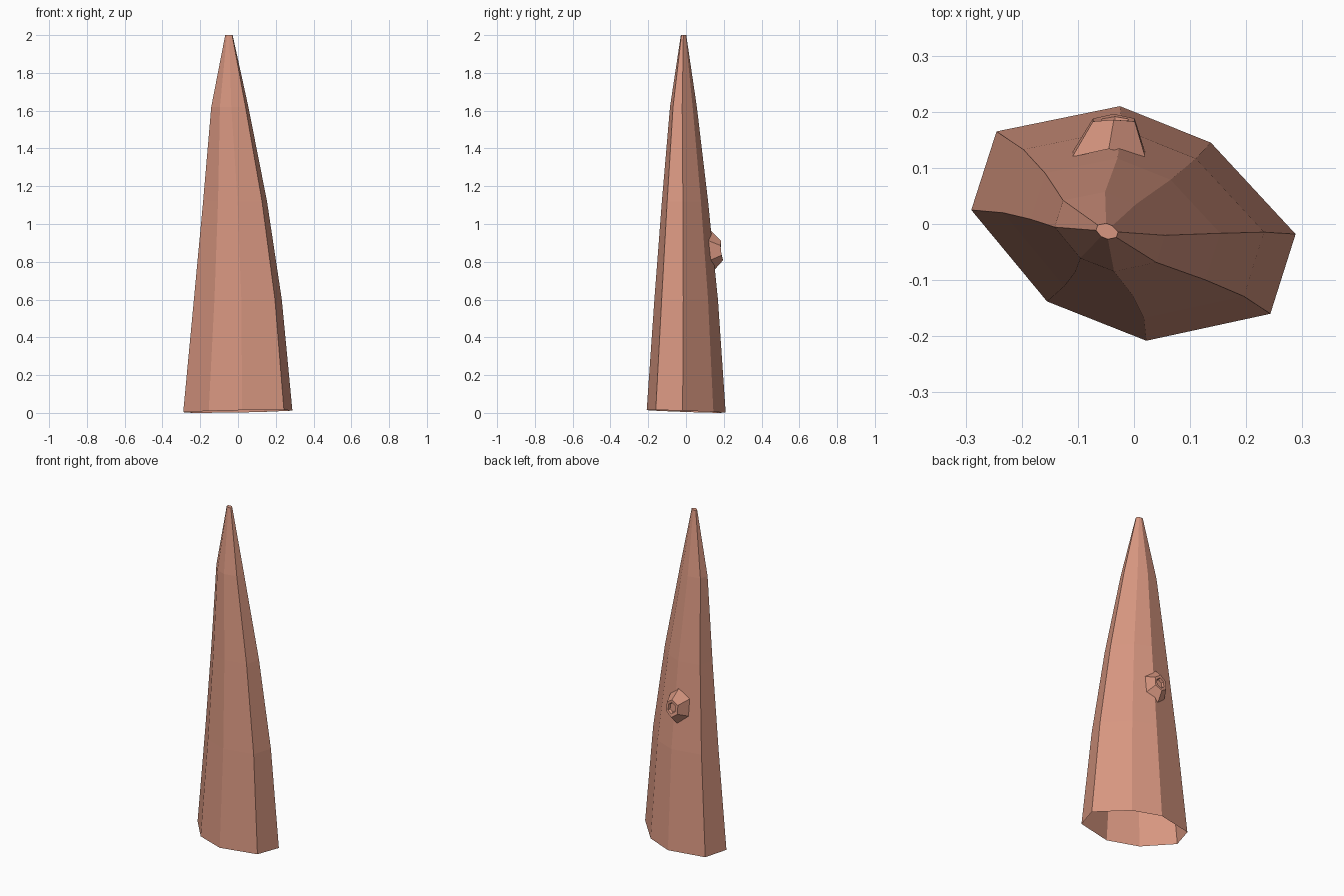
import bpy, math

if "Cube" in bpy.data.objects:
    bpy.data.objects.remove(bpy.data.objects["Cube"])

clay = bpy.data.materials.new("warm_clay")
clay.diffuse_color = (0.68, 0.305, 0.216, 1)
clay.use_nodes = True
clay.node_tree.nodes["Principled BSDF"].inputs["Base Color"].default_value = clay.diffuse_color


def loft(name, rings, open_start=True):
    """Join rings of equal length with quads and cap the last ring."""
    n = len(rings[0])
    verts = [v for ring in rings for v in ring]
    faces = [(k * n + i, k * n + (i + 1) % n, (k + 1) * n + (i + 1) % n, (k + 1) * n + i)
             for k in range(len(rings) - 1) for i in range(n)]
    faces.append(tuple(range((len(rings) - 1) * n, len(rings) * n)))
    mesh = bpy.data.meshes.new(name)
    mesh.from_pydata(verts, [], faces)
    mesh.materials.append(clay)
    obj = bpy.data.objects.new(name, mesh)
    bpy.context.collection.objects.link(obj)
    return obj


# Trunk: irregular eight-sided outline, tapering and leaning, open underneath
outline = [(-0.29, 0.025), (-0.155, -0.138), (0.022, -0.208), (0.243, -0.16),
           (0.288, -0.018), (0.137, 0.145), (-0.025, 0.21), (-0.245, 0.165)]
base = [(x, y, max(0, 0.008 - 0.03 * y + 0.012 * x)) for x, y in outline]
# height, scale, centre x, centre y
levels = [(0.60, 0.805, 0.0, 0.0), (1.12, 0.585, -0.015, -0.006),
          (1.62, 0.34, -0.043, -0.014), (2.0, 0.068, -0.048, -0.013)]
rings = [base] + [[(cx + s * x, cy + s * y, z) for x, y in outline]
                  for z, s, cx, cy in levels]
loft("trunk", rings)


# Knot: six-sided stub on the back with a sunken end
def knot_ring(cx, cy, cz, rx, rz, slope, curve):
    ring = []
    for i in range(6):
        a = math.radians(90 + 60 * i)
        dx, dz = rx * math.cos(a), rz * math.sin(a)
        ring.append((cx - dx, cy - slope * dz - curve * abs(dx), cz + dz))
    return [(x, y, z) for x, y, z in reversed(ring)][::-1]


loft("knot", [
    knot_ring(-0.045, 0.142, 0.86, 0.075, 0.103, 0.08, 0.28),
    knot_ring(-0.036, 0.191, 0.86, 0.043, 0.052, 0.10, 0.15),
    knot_ring(-0.034, 0.188, 0.86, 0.027, 0.034, 0.10, 0.10),
    knot_ring(-0.034, 0.172, 0.86, 0.022, 0.028, 0.10, 0.0),
])
